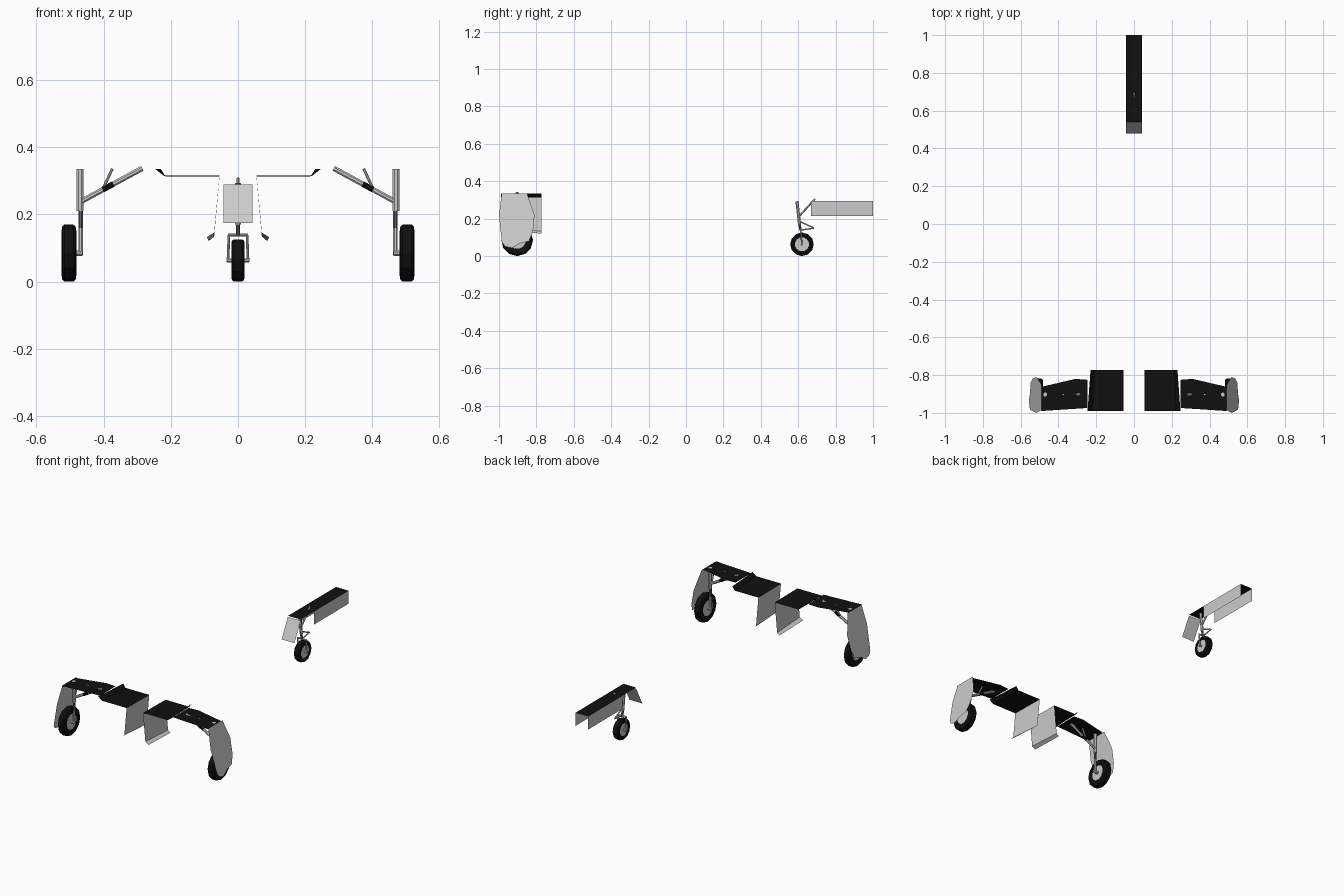
import bpy, math
from mathutils import Vector

if "Cube" in bpy.data.objects:
    bpy.data.objects.remove(bpy.data.objects["Cube"])


def mat(name, v):
    m = bpy.data.materials.new(name)
    m.diffuse_color = (v, v, v, 1)
    m.use_nodes = True
    m.node_tree.nodes["Principled BSDF"].inputs["Base Color"].default_value = m.diffuse_color
    return m


BLACK = mat("black", 0.005)
DARK = mat("dark_grey", 0.12)


def mesh(name, verts, faces, m=None):
    me = bpy.data.meshes.new(name)
    me.from_pydata(verts, [], faces)
    ob = bpy.data.objects.new(name, me)
    bpy.context.collection.objects.link(ob)
    if m:
        me.materials.append(m)
    return ob


def sheet(name, pts, m=None):
    return mesh(name, pts, [list(range(len(pts)))], m)


def rod(name, a, b, r, m=None, n=8):
    # straight tube between two points
    a, b = Vector(a), Vector(b)
    q = (b - a).to_track_quat('Z', 'Y')
    ring = [Vector((r * math.cos(2 * math.pi * (i + .5) / n),
                    r * math.sin(2 * math.pi * (i + .5) / n), 0)) for i in range(n)]
    verts = [p + q @ v for p in (a, b) for v in ring]
    faces = [(i, (i + 1) % n, n + (i + 1) % n, n + i) for i in range(n)]
    faces += [list(range(n))[::-1], list(range(n, 2 * n))]
    return mesh(name, verts, faces, m)


def wheel(name, c, r, w, hub, n=12):
    # tyre turned around the x axis, plus a hub disc
    prof = [(-.75 * w, hub), (-w, r * .78), (-w * .9, r * .93), (-w * .6, r),
            (w * .6, r), (w * .9, r * .93), (w, r * .78), (.75 * w, hub)]
    k = len(prof)
    verts = [(c[0] + x, c[1] + q * math.sin(2 * math.pi * i / n),
              c[2] - q * math.cos(2 * math.pi * i / n))
             for i in range(n) for x, q in prof]
    faces = [(i * k + j, i * k + (j + 1) % k, ((i + 1) % n) * k + (j + 1) % k, ((i + 1) % n) * k + j)
             for i in range(n) for j in range(k)]
    mesh(name + "_tyre", verts, faces, BLACK)
    d = Vector((w * .8, 0, 0))
    rod(name + "_hub", Vector(c) - d, Vector(c) + d, hub * 1.02, None, n)


# main gear, left and right
for s, side in ((-1, "left"), (1, "right")):
    y = -.903

    def P(x, yy, z):
        return (s * x, yy, z)

    wheel(side + "_main_wheel", P(.503, y, .085), .085, .022, .046)
    rod(side + "_upper_strut", P(.47, y, .21), P(.47, y, .335), .0108)
    rod(side + "_piston", P(.468, y, .16), P(.468, y, .212), .0075, DARK)
    rod(side + "_axle_arm", P(.468, y, .08), P(.468, y, .165), .0075)
    rod(side + "_axle", P(.462, y, .085), P(.503, y, .085), .009)
    # folding side brace with dark joint and small link
    a, b = Vector(P(.468, y, .238)), Vector(P(.285, y, .337))
    rod(side + "_side_brace", a, b, .0085)
    rod(side + "_brace_joint", a.lerp(b, .36), a.lerp(b, .53), .0092, BLACK)
    rod(side + "_brace_link", P(.40, y, .28), P(.374, y, .336), .0045)
    # wing panel and outer leg door
    sheet(side + "_wing_panel", [P(*p, .334) for p in (
        (.49, -.99), (.245, -.974), (.245, -.825), (.31, -.82), (.49, -.862))], BLACK)
    door = [(-.985, .335), (-1, .22), (-.985, .075), (-.968, .052), (-.93, .043), (-.895, .066),
            (-.84, .08), (-.818, .13), (-.81, .22), (-.85, .335)]
    sheet(side + "_leg_door", [P(.49 + (.335 - z) * .225, yy, z) for yy, z in door])
    # inner belly panel with raised lip
    f, k = -.99, -.773
    mesh(side + "_belly_panel",
         [P(.055, f, .316), P(.055, k, .313), P(.215, k, .313), P(.222, f, .316),
          P(.230, k, .335), P(.246, f, .335)],
         [(0, 1, 2, 3), (3, 2, 4, 5)], BLACK)
    # inner door with turned-out lower lip
    mesh(side + "_inner_door",
         [P(.055, f, .316), P(.055, k, .313), P(.071, k, .134), P(.071, f, .146),
          P(.087, k, .121), P(.093, f, .132)],
         [(0, 1, 2, 3), (3, 2, 4, 5)])

# nose gear wheel and fork
wheel("nose_wheel", (0, .62, .063), .063, .02, .037)
for s, side in ((-1, "left"), (1, "right")):
    rod(side + "_fork_leg", (s * .03, .62, .058), (s * .027, .613, .138), .004)
    sheet(side + "_nose_door", [(s * .042, .668, .215), (s * .042, 1, .215),
                                (s * .042, 1, .295), (s * .042, .668, .295)])
rod("nose_axle", (-.033, .62, .063), (.033, .62, .063), .006)
rod("fork_bridge", (-.03, .613, .139), (.03, .613, .139), .005)
rod("nose_piston", (0, .613, .137), (0, .605, .178), .007, DARK)
rod("nose_strut", (0, .607, .17), (0, .593, .293), .009)
rod("nose_drag_brace", (0, .602, .21), (0, .69, .306), .0055)
# torque links
rod("upper_torque_link", (0, .608, .185), (0, .685, .15), .004)
rod("lower_torque_link", (0, .615, .139), (0, .685, .15), .004)
# nose belly panel and sloping front door
sheet("nose_panel", [(-.042, .54, .295), (.042, .54, .295), (.042, 1, .295), (-.042, 1, .295)], BLACK)
sheet("nose_front_door", [(-.043, .54, .289), (.043, .54, .289), (.043, .48, .175), (-.043, .48, .175)])
